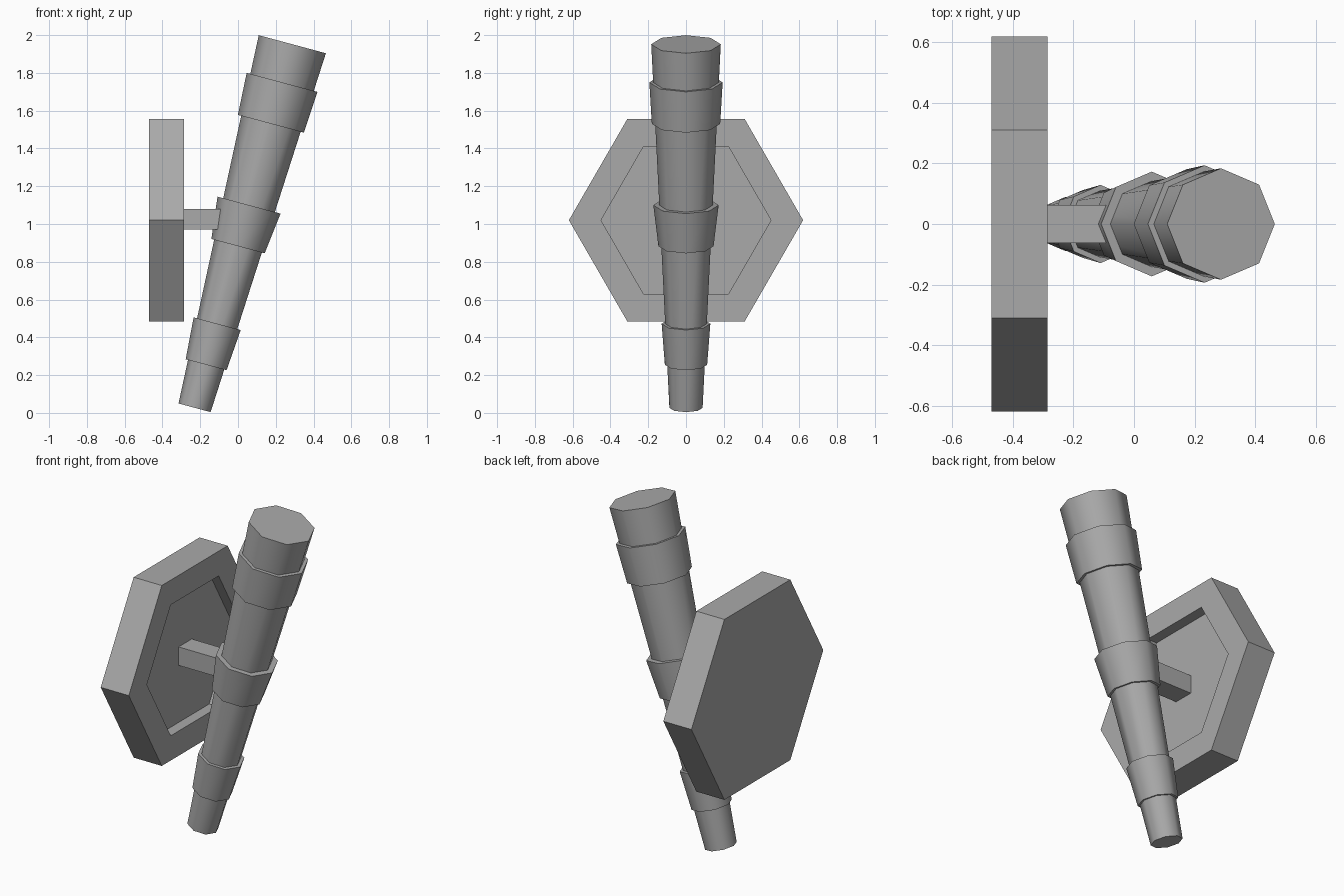
import bpy, bmesh, math
from mathutils import Matrix, Vector

if "Cube" in bpy.data.objects:
    bpy.data.objects.remove(bpy.data.objects["Cube"], do_unlink=True)

grey = bpy.data.materials.new("plain grey")
grey.use_nodes = True
colour = (0.4, 0.4, 0.4, 1)
grey.diffuse_color = colour
grey.node_tree.nodes["Principled BSDF"].inputs["Base Color"].default_value = colour


def loft(name, sections, sides, matrix, smooth=False):
    """Join regular polygons, given as (height, radius), along local z and cap both ends."""
    bm = bmesh.new()
    rings = []
    for height, radius in sections:
        angles = [math.pi / 2 + math.tau * i / sides for i in range(sides)]
        rings.append([bm.verts.new((radius * math.cos(a), radius * math.sin(a), height))
                      for a in angles])
    for low, high in zip(rings, rings[1:]):
        for i in range(sides):
            j = (i + 1) % sides
            bm.faces.new((low[i], low[j], high[j], high[i]))
    bm.faces.new(rings[0][::-1])
    bm.faces.new(rings[-1])
    bmesh.ops.recalc_face_normals(bm, faces=bm.faces)
    bm.transform(matrix)
    mesh = bpy.data.meshes.new(name)
    bm.to_mesh(mesh)
    bm.free()
    mesh.materials.append(grey)
    obj = bpy.data.objects.new(name, mesh)
    bpy.context.collection.objects.link(obj)
    if smooth:
        bpy.ops.object.select_all(action="DESELECT")
        obj.select_set(True)
        bpy.context.view_layer.objects.active = obj
        bpy.ops.object.shade_smooth_by_angle(angle=math.radians(50))
    return obj


# Tilted tapering shaft with three flared collars
tilt = Matrix.Translation((-0.23, 0, 0.027)) @ Matrix.Rotation(math.radians(15.05), 4, "Y")
loft("torch_shaft", [(0, 0.088), (1.993, 0.184)], 8, tilt, True)
collars = {
    "lower_collar": [(0.236, 0.112), (0.461, 0.129)],
    "middle_collar": [(0.886, 0.146), (1.111, 0.173)],
    "upper_collar": [(1.557, 0.181), (1.784, 0.194)],
}
for name, sections in collars.items():
    loft(name, sections, 8, tilt, True)

# Hexagonal wall plate with a recessed face
sideways = Matrix.Translation((0, 0, 1.02)) @ Matrix.Rotation(math.pi / 2, 4, "Y")
loft("wall_plate", [(-0.47, 0.62), (-0.285, 0.62), (-0.285, 0.45), (-0.348, 0.45)], 6, sideways)

# Square arm from the recess to the middle collar
bpy.ops.mesh.primitive_cube_add(size=1, location=(-0.185, 0, 1.025))
arm = bpy.context.object
arm.name = "mounting_arm"
arm.data.transform(Matrix.Diagonal(Vector((0.33, 0.124, 0.11, 1))))
arm.data.materials.append(grey)
